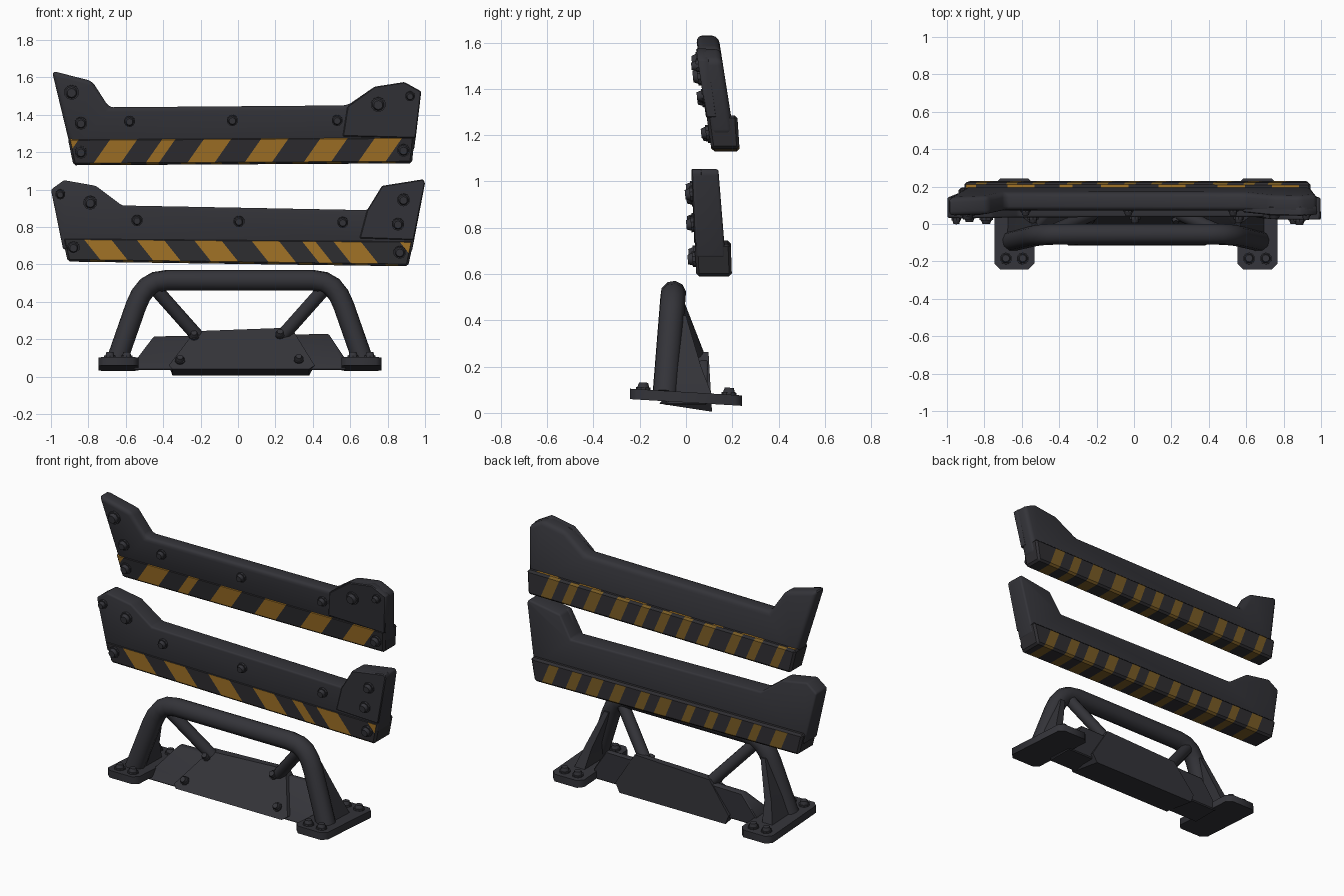
import bpy, bmesh, math, random
from mathutils import Vector

if "Cube" in bpy.data.objects:
    bpy.data.objects.remove(bpy.data.objects["Cube"])

random.seed(4)


def material(name, rgb):
    m = bpy.data.materials.new(name)
    m.diffuse_color = (*rgb, 1)
    m.use_nodes = True
    m.node_tree.nodes["Principled BSDF"].inputs["Base Color"].default_value = m.diffuse_color
    return m


DARK = material("dark_metal", (0.034, 0.034, 0.041))
STRIPE_DARK = material("stripe_black", (0.028, 0.027, 0.031))
YELLOW = material("warning_yellow", (0.37, 0.175, 0.020))
WORN = material("worn_yellow", (0.19, 0.105, 0.018))


def finish(bm, name, mats=(DARK,), angle=35):
    me = bpy.data.meshes.new(name)
    bm.to_mesh(me)
    bm.free()
    for m in mats:
        me.materials.append(m)
    ob = bpy.data.objects.new(name, me)
    bpy.context.collection.objects.link(ob)
    smooth(ob, angle)
    return ob


def smooth(ob, angle=35):
    bpy.ops.object.select_all(action='DESELECT')
    ob.select_set(True)
    bpy.context.view_layer.objects.active = ob
    bpy.ops.object.shade_smooth_by_angle(angle=math.radians(angle))


def prism(outline, yf, yb, bevel=0.0, segs=2):
    """Front outline (x, z) given depth by front and back functions of z."""
    bm = bmesh.new()
    f = [bm.verts.new((x, yf(z), z)) for x, z in outline]
    b = [bm.verts.new((x, yb(z), z)) for x, z in outline]
    bm.faces.new(f)
    bm.faces.new(b[::-1])
    n = len(f)
    for i in range(n):
        j = (i + 1) % n
        bm.faces.new((f[j], f[i], b[i], b[j]))
    bmesh.ops.recalc_face_normals(bm, faces=bm.faces)
    if bevel:
        bmesh.ops.bevel(bm, geom=bm.edges[:], offset=bevel, segments=segs,
                        profile=0.5, affect='EDGES', clamp_overlap=True)
    return bm


def line(z0, y0, z1, y1):
    return lambda z: y0 + (z - z0) * (y1 - y0) / (z1 - z0)


def bolt(name, pos, normal, r=0.034):
    """Washer with a tapered head, standing on a surface."""
    bm = bmesh.new()
    for r1, r2, h, z in ((r, r, 0.014, 0.004), (r * 0.82, r * 0.6, 0.022, 0.02)):
        part = bmesh.ops.create_cone(bm, cap_ends=True, segments=10, radius1=r1,
                                     radius2=r2, depth=h)
        bmesh.ops.translate(bm, verts=part['verts'], vec=(0, 0, z))
    ob = finish(bm, name)
    ob.location = pos
    ob.rotation_euler = Vector(normal).to_track_quat('Z', 'Y').to_euler()


def cut(bm, test, positions, k, zmid):
    """Slice the chosen faces with planes x = p + k (z - zmid)."""
    for p in positions:
        faces = [f for f in bm.faces if test(f)]
        geom = list({e for f in faces for e in f.edges}) + faces
        geom += list({v for f in faces for v in f.verts})
        bmesh.ops.bisect_plane(bm, geom=geom, plane_co=(p, 0, zmid),
                               plane_no=Vector((1, 0, -k)).normalized())


def striped_strip(name, outline, yf, yb, stripes, k, zmid, top_stripes):
    bm = prism(outline, yf, yb, 0.012, 1)
    front = lambda f: f.normal.y < 0.6 and f.normal.z > -0.3
    back = lambda f: not front(f)
    spans = [(c - w / 2, c + w / 2) for c, w in stripes]
    rear, kr = [], -0.4
    for i in range(11):
        c = -0.78 + i * 0.157 + random.uniform(-0.02, 0.02)
        w = random.uniform(0.026, 0.042)
        rear.append((c - w, c + w))
    cut(bm, front, [p for s in spans for p in s], k, zmid)
    cut(bm, back, [p for s in rear for p in s], kr, zmid)
    bm.normal_update()
    for f in bm.faces:
        c = f.calc_center_median()
        is_front = front(f)
        if abs(f.normal.x) > 0.5 or (f.normal.z > 0.5 and not top_stripes):
            continue
        u = c.x - (k if is_front else kr) * (c.z - zmid)
        if any(a < u < b for a, b in (spans if is_front else rear)):
            f.material_index = 1 if is_front else 2
    finish(bm, name, (STRIPE_DARK, YELLOW, WORN), 30)


def panel(name, body, ear, strip, yf, yb, strip_back, stripes, k, zmid, bolts, top_stripes):
    finish(prism(body, yf, yb, 0.025, 3), name + "_panel")
    finish(prism(ear, lambda z: yf(z) - 0.007, lambda z: yf(z) + 0.04, 0.005, 1),
           name + "_right_end_plate")
    striped_strip(name + "_warning_strip", strip, lambda z: yf(z) - 0.004,
                  strip_back, stripes, k, zmid, top_stripes)
    for i, (x, z, r) in enumerate(bolts):
        off = 0.007 if x > 0.65 else 0.002
        bolt(f"{name}_bolt_{i}", (x, yf(z) - off, z), (0, -1, -0.1), r)


W = 0.145
# Upper panel
panel("upper",
      [(-0.995, 1.635), (-0.78, 1.58), (-0.69, 1.44), (0.585, 1.45), (0.73, 1.55),
       (0.89, 1.575), (0.98, 1.525), (0.94, 1.20), (-0.89, 1.20)],
      [(0.585, 1.445), (0.73, 1.55), (0.89, 1.575), (0.98, 1.525), (0.95, 1.275),
       (0.56, 1.285)],
      [(-0.88, 1.13), (0.93, 1.14), (0.945, 1.285), (-0.91, 1.275)],
      line(1.63, 0.042, 1.13, 0.115), line(1.63, 0.14, 1.28, 0.195),
      line(1.28, 0.222, 1.13, 0.232),
      [(-0.93, 0.07), (-0.655, W), (-0.415, 0.07), (-0.155, W), (0.15, W),
       (0.465, W), (0.755, W)], 0.7, 1.205,
      [(-0.89, 1.52, 0.04), (-0.84, 1.355, 0.034), (-0.84, 1.20, 0.034),
       (-0.58, 1.365, 0.03), (-0.03, 1.37, 0.03), (0.53, 1.37, 0.03),
       (0.75, 1.455, 0.04), (0.92, 1.50, 0.027), (0.885, 1.21, 0.034)], True)

# Middle panel
panel("middle",
      [(-1.0, 1.0), (-0.93, 1.05), (-0.76, 1.02), (-0.62, 0.915), (0.69, 0.89),
       (0.77, 1.02), (0.99, 1.055), (1.0, 1.035), (0.93, 0.67), (-0.935, 0.68)],
      [(0.69, 0.89), (0.77, 1.02), (0.99, 1.055), (1.0, 1.035), (0.94, 0.73),
       (0.65, 0.74)],
      [(-0.91, 0.615), (0.91, 0.59), (0.94, 0.73), (-0.94, 0.745)],
      line(1.05, 0.03, 0.6, 0.048), line(1.05, 0.14, 0.74, 0.165),
      line(0.74, 0.193, 0.6, 0.198),
      [(-0.70, W), (-0.42, W), (-0.115, W), (0.19, W), (0.42, 0.07), (0.625, W),
       (0.935, 0.06)], -0.8, 0.67,
      [(-0.95, 0.975, 0.027), (-0.79, 0.93, 0.037), (-0.88, 0.69, 0.034),
       (-0.54, 0.835, 0.03), (0.005, 0.83, 0.03), (0.56, 0.825, 0.03),
       (0.885, 0.945, 0.034), (0.855, 0.815, 0.034), (0.865, 0.665, 0.034)], False)


# Tubes of the guard bar
def tube(name, pts, r):
    cu = bpy.data.curves.new(name, 'CURVE')
    cu.dimensions = '3D'
    cu.bevel_depth = r
    cu.bevel_resolution = 3
    cu.use_fill_caps = True
    sp = cu.splines.new('POLY')
    sp.points.add(len(pts) - 1)
    for p, c in zip(sp.points, pts):
        p.co = (*c, 1)
    cu.materials.append(DARK)
    ob = bpy.data.objects.new(name, cu)
    bpy.context.collection.objects.link(ob)
    bpy.ops.object.select_all(action='DESELECT')
    ob.select_set(True)
    bpy.context.view_layer.objects.active = ob
    bpy.ops.object.convert(target='MESH')
    smooth(bpy.context.view_layer.objects.active, 50)


CX = 0.01
half = [(0.66, 0.08), (0.555, 0.38), (0.53, 0.435), (0.495, 0.48), (0.45, 0.506),
        (0.39, 0.515)]
lean = line(0.08, -0.09, 0.515, -0.055)
tube("guard_bar", [(CX - x, lean(z), z) for x, z in half]
     + [(CX + x, lean(z), z) for x, z in half[::-1]], 0.056)

for side, s in (("left", -1), ("right", 1)):
    # Diagonal strut
    tube(side + "_strut", [(CX + s * 0.47, -0.05, 0.49), (CX + s * 0.23, 0.055, 0.22)], 0.036)

    # Foot plate with cut corners, tilted slightly backwards
    a, b, c = 0.107, 0.242, 0.03
    bm = bmesh.new()
    ring = [(-a + c, -b), (a - c, -b), (a, -b + c), (a, b - c), (a - c, b),
            (-a + c, b), (-a, b - c), (-a, -b + c)]
    base = bm.faces.new([bm.verts.new((x, y, 0.045 - 0.06 * y)) for x, y in ring])
    ext = bmesh.ops.extrude_face_region(bm, geom=[base])
    bmesh.ops.translate(bm, vec=(0, 0, 0.045),
                        verts=[v for v in ext['geom'] if isinstance(v, bmesh.types.BMVert)])
    bmesh.ops.recalc_face_normals(bm, faces=bm.faces)
    finish(bm, side + "_foot", angle=50).location.x = CX + s * 0.65
    for y in (-0.185, 0.185):
        for dx in (-0.045, 0.045):
            bolt(f"{side}_foot_bolt", (CX + s * 0.65 + dx, y, 0.089 - 0.06 * y),
                 (0, 0.06, 1), 0.032)

    # Gusset fin behind each leg, wider at the foot
    bm = bmesh.new()
    rows = []
    for x, w, yf, yb, z in ((0.65, 0.045, -0.08, 0.115, 0.07), (0.62, 0.03, -0.08, 0.065, 0.2),
                            (0.54, 0.02, -0.06, 0.0, 0.42)):
        rows.append([bm.verts.new((CX + s * x + dx, y, z)) for dx, y in
                     ((-w, yf), (w, yf), (w * 0.8, yb), (-w * 0.8, yb))])
    for lo, hi in zip(rows, rows[1:]):
        for i in range(4):
            j = (i + 1) % 4
            bm.faces.new((lo[i], lo[j], hi[j], hi[i]))
    bm.faces.new(rows[0][::-1])
    bm.faces.new(rows[-1])
    bmesh.ops.recalc_face_normals(bm, faces=bm.faces)
    finish(bm, side + "_gusset")

# Skid plates: wide backing plate and bolted centre plate, undersides rising to the front
slope = line(0.04, -0.115, 0.25, 0.055)
finish(prism([(-0.56, 0.035), (0.58, 0.035), (0.57, 0.10), (0.485, 0.228), (-0.45, 0.215),
              (-0.545, 0.09)], lambda z: slope(z) + 0.025,
             line(0.01, 0.09, 0.23, 0.095), 0.006, 1), "backing_plate")
bm = prism([(-0.35, 0.005), (0.38, 0.005), (0.41, 0.06), (0.285, 0.262), (-0.23, 0.243),
            (-0.37, 0.06)], lambda z: max(slope(z), -0.115), line(0.01, 0.112, 0.25, 0.098))
for v in bm.verts:
    if v.co.z < 0.02 and v.co.y < 0:
        v.co.z += 0.035
finish(bm, "centre_plate")
for i, (x, z) in enumerate(((-0.31, 0.085), (0.325, 0.09), (-0.235, 0.215), (0.225, 0.222))):
    bolt(f"centre_plate_bolt_{i}", (x, slope(z), z), (0, -0.21, 0.17), 0.027)
